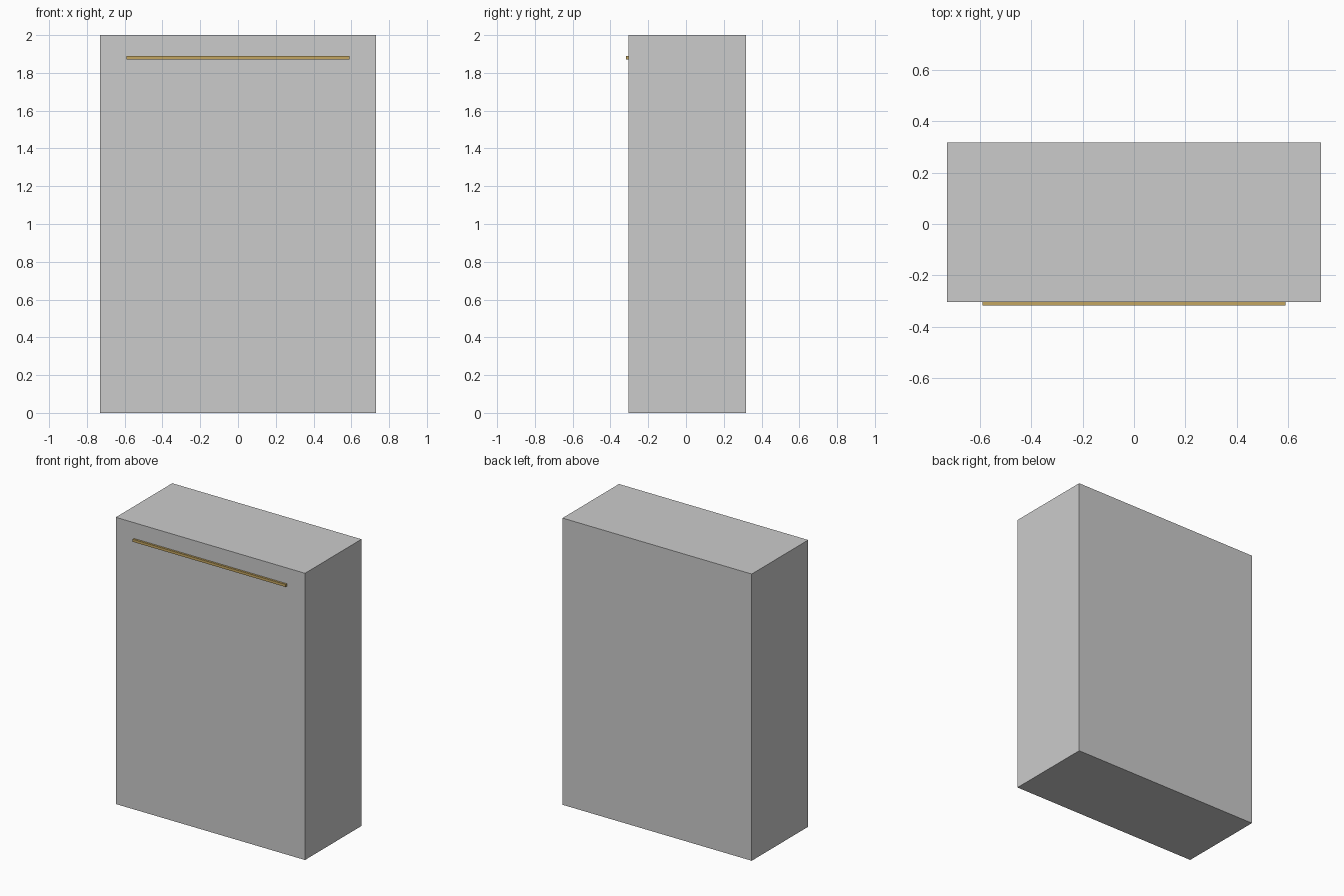
import bpy

if "Cube" in bpy.data.objects:
    bpy.data.objects.remove(bpy.data.objects["Cube"])


def material(name, color):
    m = bpy.data.materials.new(name)
    m.diffuse_color = color
    m.use_nodes = True
    m.node_tree.nodes["Principled BSDF"].inputs["Base Color"].default_value = m.diffuse_color
    return m


def box(name, lo, hi, mat=None):
    bpy.ops.mesh.primitive_cube_add(
        size=1, location=[(a + b) / 2 for a, b in zip(lo, hi)])
    o = bpy.context.object
    o.name = name
    o.scale = [b - a for a, b in zip(lo, hi)]
    bpy.ops.object.transform_apply(location=False, rotation=False, scale=True)
    if mat:
        o.data.materials.append(mat)
    return o


green = material("green", (0.10, 0.30, 0.20, 1))
gold = material("gold", (0.55, 0.38, 0.12, 1))

W, FRONT, BACK = 0.73, -0.304, 0.318

# Main slab
box("cabinet_body", (-W, FRONT, 0), (W, BACK, 2), None)

# Green band practically flush with the body, with softened corners
e = 0.0004
band = box("green_band", (-W + 2 * e, FRONT + e, 1.725),
           (W - 2 * e, BACK - e, 1.875), green)
bev = band.modifiers.new("corners", 'BEVEL')
bev.width = 0.02
bev.segments = 2

# Thin trim bar on the front
box("front_trim", (-0.59, -0.318, 1.872), (0.59, FRONT, 1.89), gold)
